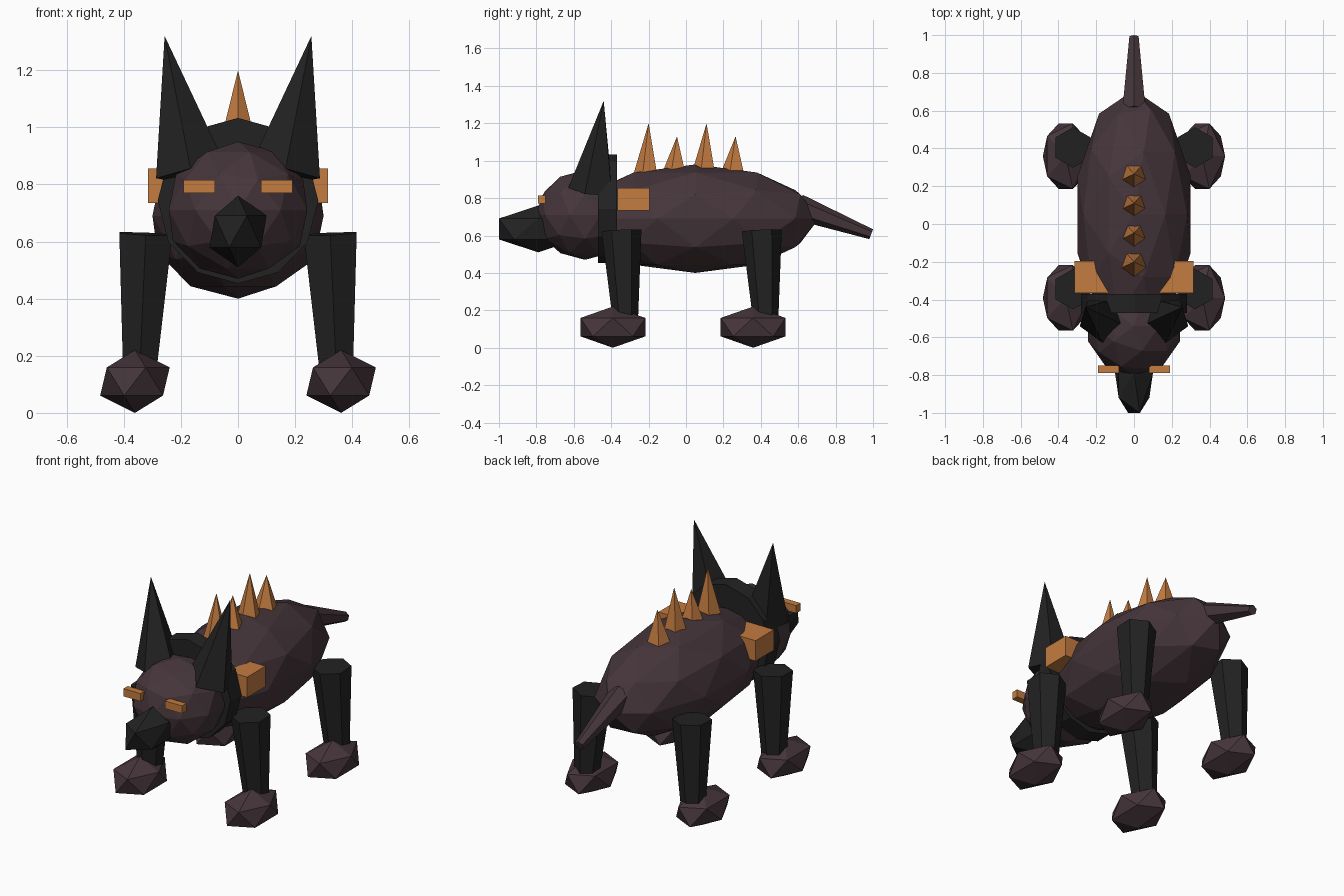
import bpy
import math
from mathutils import Vector, Matrix

if "Cube" in bpy.data.objects:
    bpy.data.objects.remove(bpy.data.objects["Cube"])


def material(name, rgb):
    m = bpy.data.materials.new(name)
    m.diffuse_color = (*rgb, 1)
    m.use_nodes = True
    m.node_tree.nodes["Principled BSDF"].inputs["Base Color"].default_value = m.diffuse_color
    return m


BROWN = material("dusky brown", (0.060, 0.036, 0.043))
BLACK = material("charcoal", (0.016, 0.016, 0.016))
ORANGE = material("burnt orange", (0.55, 0.20, 0.052))


def finish(name, mat):
    ob = bpy.context.object
    ob.name = name
    ob.data.materials.append(mat)
    return ob


def ball(name, mat, center, radii, detail):
    bpy.ops.mesh.primitive_ico_sphere_add(subdivisions=detail, radius=1, location=center)
    bpy.context.object.scale = radii
    return finish(name, mat)


def box(name, mat, low, high):
    low, high = Vector(low), Vector(high)
    bpy.ops.mesh.primitive_cube_add(size=1, location=(low + high) / 2)
    bpy.context.object.scale = high - low
    return finish(name, mat)


def taper(name, mat, start, end, r1, r2, sides, spin=0):
    """Tapered prism or spike from start to end."""
    start, end = Vector(start), Vector(end)
    axis = end - start
    bpy.ops.mesh.primitive_cone_add(vertices=sides, radius1=r1, radius2=r2, depth=axis.length)
    ob = finish(name, mat)
    turn = Vector((0, 0, 1)).rotation_difference(axis).to_matrix().to_4x4()
    ob.matrix_world = (Matrix.Translation((start + end) / 2) @ turn
                       @ Matrix.Rotation(spin, 4, 'Z'))
    return ob


# Body, head and snout
ball("body", BROWN, (0, 0.05, 0.69), (0.315, 0.66, 0.29), 2)
ball("head", BROWN, (0, -0.54, 0.71), (0.255, 0.265, 0.24), 2)
ball("snout", BLACK, (0, -0.79, 0.635), (0.112, 0.247, 0.125), 1)

# Collar around the neck
collar = taper("collar", BLACK, (0, -0.37, 0.743), (0, -0.47, 0.743), 0.29, 0.29, 12)
collar.scale.x = 0.97

# Tail
taper("tail", BROWN, (0, 0.60, 0.752), (0, 0.99, 0.607), 0.07, 0.028, 6)

# Paired parts
for side, s in (("left", 1), ("right", -1)):
    taper("ear_" + side, BLACK, (s * 0.165, -0.50, 0.84), (s * 0.257, -0.44, 1.32),
          0.13, 0, 5, math.pi)
    box("eye_" + side, ORANGE, (s * 0.135 - 0.055, -0.79, 0.77),
        (s * 0.135 + 0.055, -0.75, 0.815))
    box("side_block_" + side, ORANGE, (s * 0.225 - 0.09, -0.365, 0.735),
        (s * 0.225 + 0.09, -0.195, 0.855))
    for end, y in (("front", -0.345), ("hind", 0.405)):
        taper(f"{end}_leg_{side}", BLACK, (s * 0.345, y + 0.022, 0.13),
              (s * 0.323, y, 0.627), 0.066, 0.107, 6)
        ball(f"{end}_foot_{side}", BROWN, (s * 0.361, y - 0.046, 0.11),
             (0.136, 0.204, 0.11), 1)

# Spikes along the back
for i, (y, tip) in enumerate(((-0.20, 1.2), (-0.048, 1.13), (0.11, 1.2), (0.265, 1.13))):
    taper(f"back_spike_{i + 1}", ORANGE, (0, y - 0.01, 0.935), (0, y, tip),
          0.068, 0, 5, math.pi)
